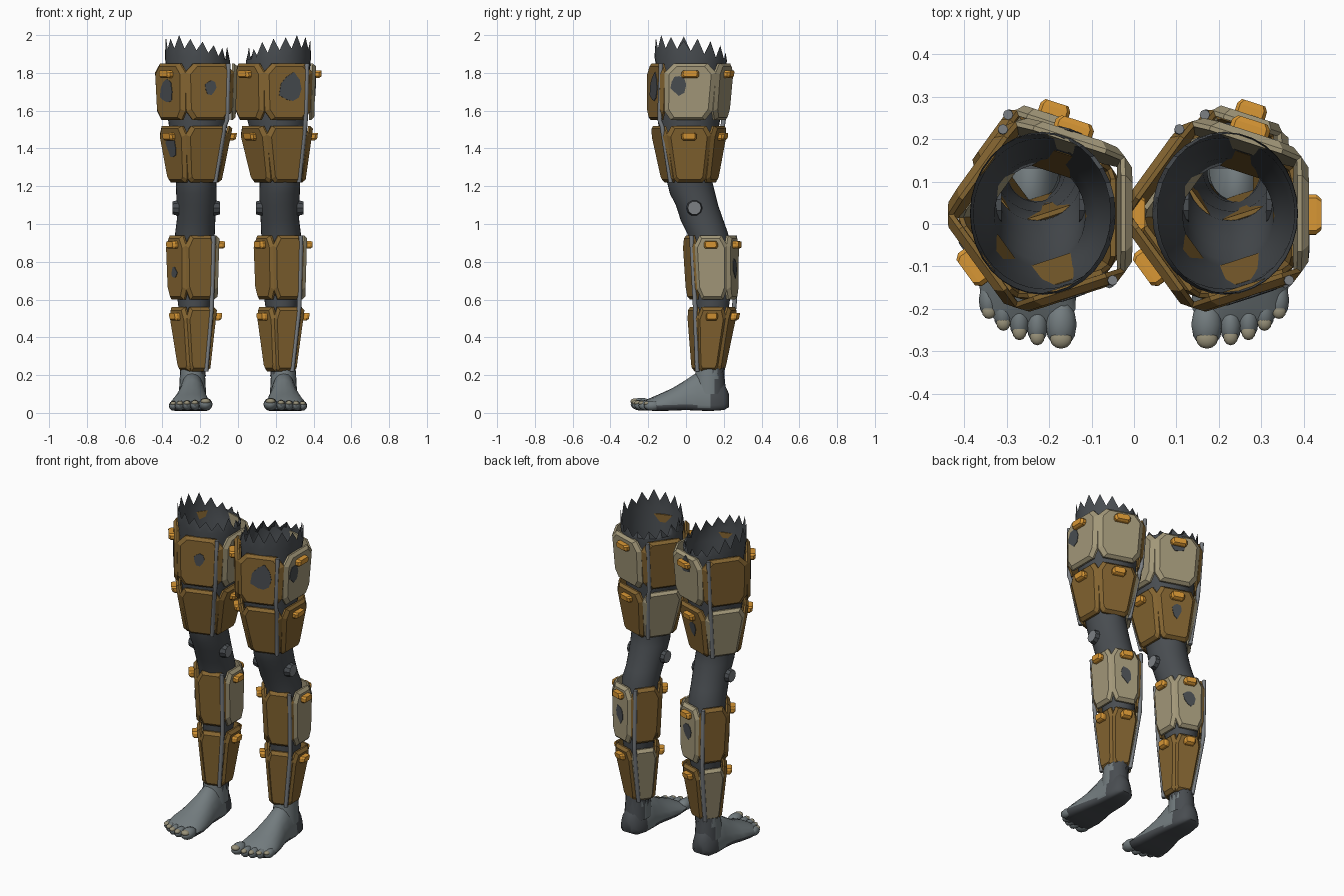
import bpy, bmesh, math, random
from math import sin, cos, tan, pi, radians
from mathutils import Vector, Matrix

random.seed(4)
if "Cube" in bpy.data.objects:
    bpy.data.objects.remove(bpy.data.objects["Cube"])


def material(name, rgb):
    m = bpy.data.materials.new(name)
    m.use_nodes = True
    m.diffuse_color = (*rgb, 1)
    m.node_tree.nodes["Principled BSDF"].inputs["Base Color"].default_value = (*rgb, 1)
    return m


SKIN = material("dark grey skin", (0.066, 0.074, 0.082))
FOOT = material("pale grey foot", (0.17, 0.2, 0.21))
NAIL = material("tan nail", (0.31, 0.28, 0.19))
BROWN = material("brown plate", (0.23, 0.128, 0.03))
CREAM = material("cream plate", (0.36, 0.31, 0.19))
ORANGE = material("orange clip", (0.69, 0.31, 0.035))
STEEL = material("steel grey", (0.20, 0.215, 0.23))


def finish(name, bm, mats, smooth=False):
    bmesh.ops.recalc_face_normals(bm, faces=bm.faces)
    me = bpy.data.meshes.new(name)
    bm.to_mesh(me)
    bm.free()
    for m in mats:
        me.materials.append(m)
    if smooth:
        me.polygons.foreach_set("use_smooth", [True] * len(me.polygons))
        me.set_sharp_from_angle(angle=radians(50))
    ob = bpy.data.objects.new(name, me)
    bpy.context.collection.objects.link(ob)
    return ob


def loft(rings, cap_start=False, cap_end=False):
    """Skin a list of closed point rings."""
    bm = bmesh.new()
    rows = [[bm.verts.new(p) for p in ring] for ring in rings]
    n = len(rows[0])
    for a, b in zip(rows, rows[1:]):
        for i in range(n):
            j = (i + 1) % n
            bm.faces.new((a[i], a[j], b[j], b[i]))
    if cap_start:
        bm.faces.new(rows[0])
    if cap_end:
        bm.faces.new(rows[-1])
    return bm


def ellipse(cx, cy, z, rx, ry, n):
    return [Vector((cx + rx * cos(2 * pi * i / n), cy + ry * sin(2 * pi * i / n), z)) for i in range(n)]


# Armour bands: (z, apothem, centre x, centre y) at the bottom and the top
BANDS = {
    "upper_thigh": ((1.55, 0.189, 0.208, 0.01), (1.85, 0.199, 0.208, 0.025)),
    "lower_thigh": ((1.22, 0.128, 0.222, 0.02), (1.52, 0.180, 0.213, 0.015)),
    "upper_shin": ((0.60, 0.118, 0.232, 0.14), (0.94, 0.128, 0.232, 0.13)),
    "lower_shin": ((0.22, 0.074, 0.228, 0.118), (0.56, 0.116, 0.232, 0.14)),
}
ANGLES = {"outer": 0, "back": 72, "rear": 144, "corner": 216, "front": 288}


def on_plate(side, band, deg, u, v, d):
    """Point on a plate: u across (-1..1), v up (0..1), d outwards."""
    low, high = BANDS[band]
    z, r, cx, cy = (a + (b - a) * v for a, b in zip(low, high))
    a = radians(deg)
    n, t = Vector((cos(a), sin(a), 0)), Vector((-sin(a), cos(a), 0))
    return Vector((side * cx, cy, z)) + n * (r + d) + t * (u * r * tan(pi / 5))


def plate(name, side, band, deg, mat):
    if band.startswith("upper"):
        half = [(0.66, 0.0), (0.92, 0.16), (0.95, 0.84), (0.62, 1.0)]
    else:
        half = [(0.72, 0.0), (0.88, 0.06), (0.95, 0.84), (0.7, 1.0)]
    outline = half + [(-u, v) for u, v in reversed(half)]

    def ring(d, ku, kv):
        return [on_plate(side, band, deg, u * ku, 0.5 + (v - 0.5) * kv, d) for u, v in outline]
    finish(name, loft([ring(-0.022, 1, 1), ring(-0.011, 1, 1), ring(0.006, 0.82, 0.9)], True, True), [mat])


def clip(name, side, band, deg):
    low, high = BANDS[band]
    w = 0.33 if "thigh" in band else 0.4
    v = 0.81 if "thigh" in band else 0.85
    h = 0.02 / (high[0] - low[0])
    shape = [(-1, -0.5), (-0.8, -1), (0.8, -1), (1, -0.5), (1, 0.5), (0.8, 1), (-0.8, 1), (-1, 0.5)]

    def ring(d, k, lift):
        return [on_plate(side, band, deg, x * w * k, v + lift + y * h * k, d) for x, y in shape]
    finish(name, loft([ring(0, 1, 0), ring(0.024, 1, 0), ring(0.036, 0.78, 0.01)], True, True), [ORANGE])


def gash(name, side, band, deg, u, v, size):
    """Thin ragged patch where the plate is torn away."""
    low, high = BANDS[band]
    su, sv = size / (high[1] * tan(pi / 5)), 1.3 * size / (high[0] - low[0])
    ragged = [(k * pi / 4.5, random.uniform(0.7, 1.15)) for k in range(9)]

    def ring(d):
        return [on_plate(side, band, deg, u + su * q * cos(a), v + sv * q * sin(a), d) for a, q in ragged]
    finish(name, loft([ring(0.004), ring(0.009)], True, True), [SKIN])


GASHES = [
    (-1, "upper_thigh", "front", 0.0, 0.58, 0.03), (-1, "upper_thigh", "corner", -0.1, 0.5, 0.06),
    (-1, "lower_thigh", "corner", 0.0, 0.62, 0.05), (1, "upper_thigh", "front", 0.1, 0.55, 0.068),
    (1, "upper_thigh", "outer", -0.45, 0.62, 0.045), (-1, "upper_thigh", "back", 0.0, 0.8, 0.04),
    (-1, "lower_thigh", "back", 0.0, 0.55, 0.035), (1, "upper_shin", "back", 0.0, 0.5, 0.04),
    (-1, "upper_shin", "back", 0.0, 0.55, 0.045), (-1, "upper_shin", "corner", 0.0, 0.42, 0.025),
]

# Skin profile: z, centre x, centre y, radius x, radius y
LEG = [(0.20, 0.238, 0.13, 0.068, 0.075), (0.30, 0.235, 0.125, 0.062, 0.07),
       (0.44, 0.232, 0.13, 0.07, 0.078), (0.60, 0.23, 0.138, 0.09, 0.095), (0.80, 0.23, 0.135, 0.1, 0.105),
       (0.95, 0.228, 0.115, 0.105, 0.108), (1.02, 0.222, 0.085, 0.102, 0.113),
       (1.10, 0.22, 0.058, 0.105, 0.112), (1.16, 0.22, 0.035, 0.107, 0.12),
       (1.22, 0.222, 0.02, 0.107, 0.12),
       (1.38, 0.218, 0.015, 0.128, 0.14), (1.55, 0.21, 0.015, 0.16, 0.165), (1.80, 0.212, 0.025, 0.167, 0.178)]
# Foot profile: y, centre x, half width, bottom, top
FOOT_SHAPE = [(0.228, 0.245, 0.03, 0.03, 0.10), (0.20, 0.245, 0.062, 0.015, 0.16),
              (0.13, 0.243, 0.074, 0.01, 0.21), (0.06, 0.242, 0.078, 0.012, 0.215),
              (0.0, 0.244, 0.086, 0.015, 0.175), (-0.07, 0.248, 0.102, 0.012, 0.132),
              (-0.14, 0.251, 0.115, 0.01, 0.10), (-0.20, 0.246, 0.108, 0.012, 0.074),
              (-0.23, 0.238, 0.085, 0.02, 0.055)]
# Toes: x, y, width, length, height
TOES = [(0.172, -0.237, 0.037, 0.056, 0.034), (0.228, -0.238, 0.025, 0.047, 0.029),
        (0.27, -0.227, 0.024, 0.046, 0.028), (0.308, -0.207, 0.024, 0.044, 0.027),
        (0.342, -0.18, 0.024, 0.043, 0.026)]


def ball(name, loc, scale, mat):
    bm = bmesh.new()
    bmesh.ops.create_uvsphere(bm, u_segments=12, v_segments=8, radius=1,
                              matrix=Matrix.Translation(loc) @ Matrix.Diagonal((*scale, 1)))
    finish(name, bm, [mat], True)


def leg_skin(name, s):
    n = 32
    rings = [ellipse(s * cx, cy, z, rx, ry, n) for z, cx, cy, rx, ry in LEG]
    for i, p in enumerate(rings[0]):
        p.z += (i % 2) * 0.05 - 0.03
    # Torn upper rim, highest at the front and outside
    rim = ellipse(s * 0.215, 0.025, 1.86, 0.172, 0.192, n)
    tips = ellipse(s * 0.22, 0.025, 1.86, 0.165, 0.188, n)
    for i, (p, q) in enumerate(zip(rim, tips)):
        a = 2 * pi * i / n
        lift = 0.05 - 0.035 * sin(a) + 0.03 * s * cos(a)
        p.z += lift * 0.3
        q.z = min(2.0, q.z + lift + (random.uniform(0.02, 0.055) if i % 2 else -0.025))
    tips[21 if s < 0 else 27].z = 2.0
    finish(name, loft(rings + [rim, tips]), [SKIN], True)


def foot(name, s):
    rings = []
    for y, cx, w, lo, hi in FOOT_SHAPE:
        ring = []
        for i in range(20):
            a = 2 * pi * i / 20
            # Flat underneath, narrowing towards the instep
            up = sin(a)
            z = lo + 0.03 + (hi - lo - 0.03) * up if up > 0 else lo + 0.03 + 0.03 * max(-1, up * 1.6)
            ring.append(Vector((s * cx + w * cos(a) * (1 if up < 0.3 else 0.96), y, z)))
        rings.append(ring)
    ob = finish(name, loft(rings, True, True), [FOOT, SKIN], True)
    for p in ob.data.polygons:
        if p.normal.z < -0.25 or p.center.z < 0.032 or p.center.y > 0.16:
            p.material_index = 1


for s, label in ((-1, "right"), (1, "left")):
    leg_skin(label + "_leg_skin", s)
    foot(label + "_foot", s)
    ankle = [ellipse(s * 0.241, 0.125, z, rx, ry, 20)
             for z, rx, ry in ((0.10, 0.072, 0.088), (0.18, 0.068, 0.08), (0.25, 0.063, 0.07))]
    ob = finish(label + "_ankle", loft(ankle), [FOOT, SKIN], True)
    for p in ob.data.polygons:
        p.material_index = int(p.center.y > 0.16)
    for k, (x, y, w, length, h) in enumerate(TOES, 1):
        ball(f"{label}_toe_{k}", (s * x, y, h + 0.012), (w, length, h), FOOT)
        ball(f"{label}_toenail_{k}", (s * x, y - length * 0.6, h * 1.45 + 0.012),
             (w * 0.7, length * 0.42, h * 0.45), NAIL)

    # Knee pivots on both sides: dark drums with a pale outer disc
    for k, x, turn in (("inner", 0.112, -s), ("outer", 0.33, s)):
        bm = bmesh.new()
        bmesh.ops.create_cone(bm, cap_ends=True, segments=10, radius1=0.044, radius2=0.036, depth=0.035,
                              matrix=Matrix.Translation((s * x, 0.045, 1.085))
                              @ Matrix.Rotation(pi / 2 * turn, 4, 'Y'))
        ob = finish(f"{label}_{k}_knee_pivot", bm, [SKIN, STEEL])
        for p in ob.data.polygons:
            p.material_index = int(p.normal.x * turn > 0.9)

    # Five plates around each band, three of them with a clip
    for band in BANDS:
        for place, deg in ANGLES.items():
            upper = band.startswith("upper")
            pale = place in ("outer", "back") if upper else place == "rear"
            plate(f"{label}_{band}_{place}_plate", s, band, deg, CREAM if pale else BROWN)
            if place in ("outer", "back", "corner"):
                clip(f"{label}_{band}_{place}_clip", s, band, deg)

    # Rods running down the edges of the front and rear plates
    for part in ("thigh", "shin"):
        for place, deg in (("front", 315), ("rear", 117)):
            rings = []
            for band in ("upper_" + part, "lower_" + part):
                for z, r, cx, cy in reversed(BANDS[band]):
                    d = r * 1.12
                    rings.append(ellipse(s * cx + d * cos(radians(deg)), cy + d * sin(radians(deg)),
                                         z, 0.012, 0.012, 8))
            finish(f"{label}_{part}_{place}_rod", loft(rings, True, True), [STEEL], True)

for k, (s, band, place, u, v, size) in enumerate(GASHES, 1):
    gash(f"torn_patch_{k}", s, band, ANGLES[place], u, v, size)
